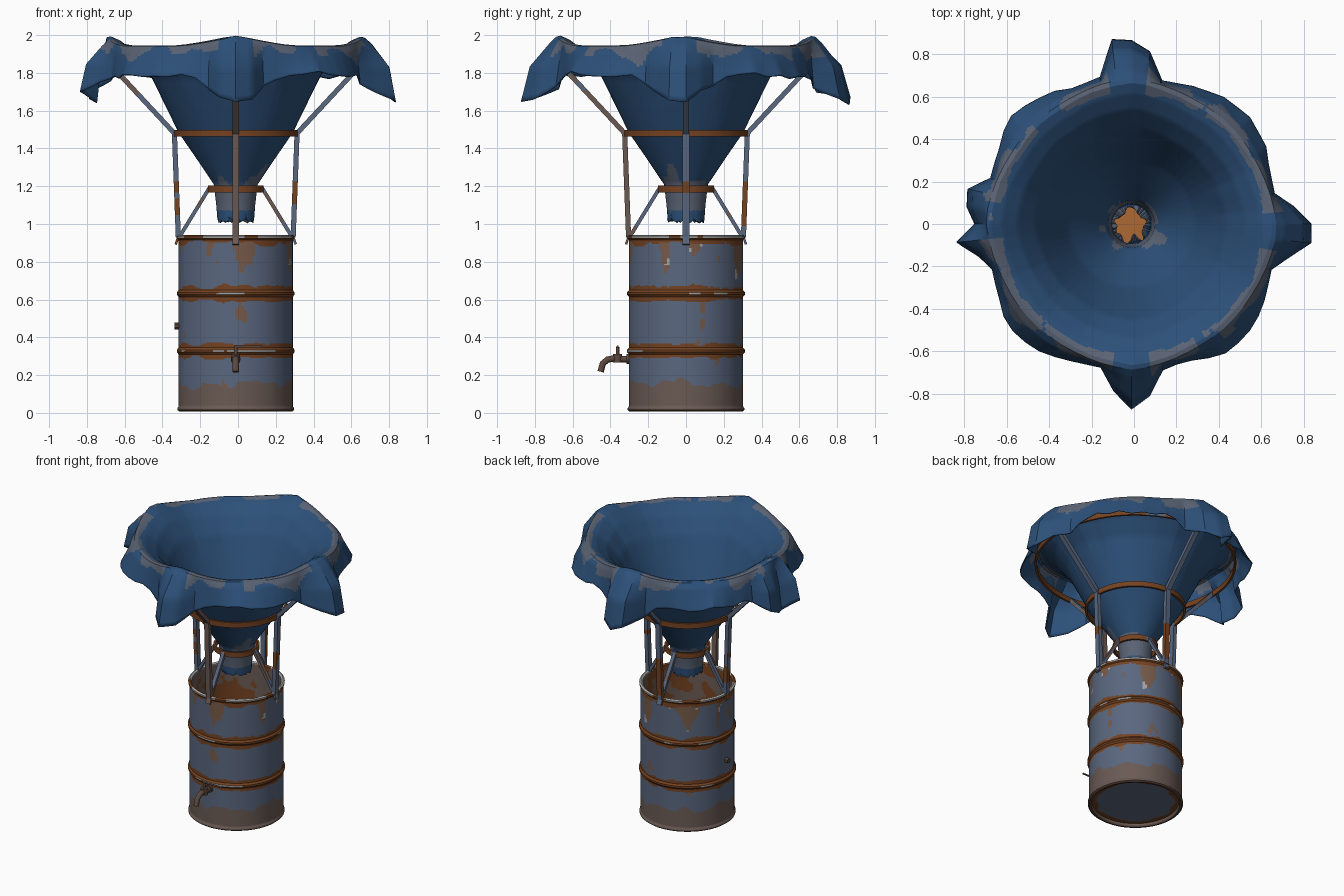
import bpy, bmesh, math
from mathutils import Vector, noise

if "Cube" in bpy.data.objects:
    bpy.data.objects.remove(bpy.data.objects["Cube"])

CX = -0.012  # barrel axis offset
PI = math.pi
MATS = []
for name, rgb in [("tarp_blue", (44, 80, 121)), ("tarp_worn_grey", (90, 99, 116)),
                  ("steel_blue_grey", (90, 103, 127)), ("rust", (116, 66, 33)),
                  ("dirt_brown", (106, 90, 84)), ("bare_metal", (165, 167, 165)),
                  ("bright_rust", (172, 106, 52)), ("dark_iron", (92, 72, 62)), ("stain_brown", (118, 90, 73))]:
    MATS.append(bpy.data.materials.new(name))
    MATS[-1].diffuse_color = [((v / 255 + 0.055) / 1.055) ** 2.4 for v in rgb] + [1]
BLUE, WORN, STEEL, RUST, DIRT, BARE, ORANGE, IRON, STAIN = range(9)


def nz(p, s, sz=None, off=0.0):
    sz = s if sz is None else sz
    v = Vector((p.x * s + off + .37, p.y * s + off + .21, p.z * sz + off + .53))
    return noise.noise(v) + 0.4 * noise.noise(v * 2.3)


def finish(bm, name, rule, angle=35):
    bmesh.ops.remove_doubles(bm, verts=bm.verts, dist=1e-5)
    bmesh.ops.recalc_face_normals(bm, faces=bm.faces)
    bm.normal_update()
    for f in bm.faces:
        f.material_index = rule(f.calc_center_median(), f.normal) if callable(rule) else rule
    me = bpy.data.meshes.new(name)
    bm.to_mesh(me)
    bm.free()
    for m in MATS:
        me.materials.append(m)
    ob = bpy.data.objects.new(name, me)
    bpy.context.collection.objects.link(ob)
    ob.location.x = CX
    bpy.ops.object.select_all(action='DESELECT')
    ob.select_set(True)
    bpy.context.view_layer.objects.active = ob
    bpy.ops.object.shade_smooth_by_angle(angle=math.radians(angle))
    return ob


def subdivide(pts, step=None, k=1):
    out = []
    for a, b in zip(pts, pts[1:]):
        n = max(1, math.ceil(math.dist(a, b) / step)) if step else k
        out += [tuple(x + (y - x) * i / n for x, y in zip(a, b)) for i in range(n)]
    return out + [pts[-1]]


def revolve(name, prof, n, rule, closed=False, angle=35):
    """prof(i) gives the (r, z) points of column i, always the same count."""
    bm = bmesh.new()
    cols = [[bm.verts.new(polar(2 * PI * i / n, r, z)) for r, z in prof(i)] for i in range(n)]
    k = len(cols[0])
    for i in range(n):
        a, b = cols[i], cols[(i + 1) % n]
        for j in range(k if closed else k - 1):
            bm.faces.new((a[j], b[j], b[(j + 1) % k], a[(j + 1) % k]))
    return finish(bm, name, rule, angle)


def polar(a, r, z):
    return (r * math.cos(a), r * math.sin(a), z)


def sweep(name, path, w, h, rule, sides=4):
    """Tube or square bar along a path lying in a vertical plane."""
    bm = bmesh.new()
    path = [Vector(p) for p in path]
    rings = []
    side = Vector((0, 0, 1)).cross(path[0] + path[-1]).normalized()
    f = .5 / math.cos(PI / sides)
    for i, p in enumerate(path):
        up = side.cross((path[min(i + 1, len(path) - 1)] - path[max(i - 1, 0)]).normalized())
        rings.append([bm.verts.new(p + side * w * f * math.cos(a) + up * h * f * math.sin(a))
                      for a in [2 * PI * (s + .5) / sides for s in range(sides)]])
    for a, b in zip(rings, rings[1:]):
        for s in range(sides):
            bm.faces.new((a[s], a[s - 1], b[s - 1], b[s]))
    bm.faces.new(rings[0])
    bm.faces.new(rings[-1])
    finish(bm, name, rule)


# Barrel: open steel drum with two hoops, rusted by height and noise
HOOPS = (0.328, 0.632)
bp = [(0, .03), (.282, .03), (.288, .008), (.3, .008), (.309, .015), (.309, .025), (.302, .035)]
for h in HOOPS:
    bp += [(.302, h - .018), (.312, h - .006), (.312, h + .006), (.302, h + .018)]
bp += [(.302, .915), (.309, .922), (.311, .936), (.3, .943), (.288, .936), (.287, .05), (0, .05)]
bp = subdivide(bp, .007)


def barrel_rule(p, n):
    r, a = math.hypot(p.x, p.y), nz(p, 9)
    if p.z > .929:
        return RUST if a > .25 else BARE
    if n.z < -.7 and p.z < .04 and r < .285:
        return STEEL if r < .25 + .02 * a else RUST
    if r < .292 and p.z > .03:
        return ORANGE if p.z < .06 else (RUST if a > .1 else DIRT)
    if p.z < .02:
        return IRON
    for h in HOOPS:
        if abs(p.z - h) < .007 and nz(p, 5, 1, 3) > .05:
            return BARE
        if abs(p.z - h) < .037 + .02 * nz(p, 11, 3, 7):
            return RUST
    if p.z < .15 + .045 * nz(p, 10, 0, 1):
        return DIRT
    if p.z > .895 + .03 * a:
        return RUST
    if p.z > .66 and nz(p, 9, 1.5, 5) > .66 - (p.z - .66) * 2.7:  # drips below the rim
        return BARE if nz(p, 20, 10, 6) > .45 else STAIN
    spot = nz(p, 15, 6, 11)
    if spot > .58:
        return BARE if spot > .68 and p.z < .25 else STAIN
    return STEEL


revolve("barrel", lambda i: bp, 128, barrel_rule)


# Frame: three hoops and four sets of posts, arms and braces
def iron_rule(p, n):
    return STEEL if nz(p, 6, 6, 2) > .6 else RUST


def bar_rule(p, n):
    if p.z < 1.22 and math.hypot(p.x, p.y) > .3 and nz(p, 5, 7, 4) > -.05:
        return RUST if p.y > -.2 else DIRT
    return DIRT if (p.y < -.27 and p.z < 1.7) or nz(p, 5, 7, 9) > .4 else STEEL


for name, r, z in [("lower_ring", .148, 1.185), ("middle_ring", .327, 1.48), ("upper_ring", .655, 1.825)]:
    pr = [(r - .014, z - .018), (r, z - .018), (r, z + .018), (r - .014, z + .018)]
    revolve(name, lambda i: pr, 64, iron_rule, closed=True)
for i, side in enumerate(("right", "back", "left", "front")):
    for name, p0, p1, w, h in [("post", (.304, .93), (.325, 1.49), .036, .027),
                               ("arm", (.32, 1.475), (.655, 1.835), .034, .026),
                               ("brace", (.296, .935), (.14, 1.19), .026, .02),
                               ("foot", (.298, .948), (.318, .892), .036, .013)]:
        sweep(f"{side}_{name}", [polar(i * PI / 2, *q) for q in subdivide([p0, p1], .03)], w, h, bar_rule)

# Tarp: funnel draped over the upper ring, with hanging flaps at each post
FUNNEL = [(.072, 1.035), (.094, 1.018), (.1, 1.1), (.113, 1.21), (.2, 1.34), (.3, 1.485), (.37, 1.63),
          (.44, 1.775), (.52, 1.875), (.59, 1.925), (.635, 1.943)]
CENTRES = [-.05, PI / 2 + .02, PI - .035, 1.5 * PI + .01]
KNOTS, SUB = 60, 4


def nearest(t):
    ds = [abs((t - c + PI) % (2 * PI) - PI) for c in CENTRES]
    return ds.index(min(ds)), min(ds)


def unit(v):
    return max(0, min(1, v))


def knot_prof(t):
    k, d = nearest(t)
    peak = unit(1 - d / .5) ** 1.4
    flap = unit((.2 - d) / (.15 if k == 3 else .1))
    if k == 2:  # the left flap is folded into two points
        flap = .9 * unit((.28 - d) / .15) * (1 - unit(1 - d / .12))
    drop = unit((.34 - d) / .3)
    u = Vector((math.cos(t), math.sin(t), 0))
    j, j2 = noise.noise(u * 5), noise.noise(u * 9 + Vector((4.3, 4.1, 4.7)))
    pts = []
    for i, (r, z) in enumerate(FUNNEL):
        up = max(0, (z - 1.55) / .39) * peak
        r += .045 * noise.noise(u * 1.9) if i == 0 else 0
        pts.append((r + .03 * up + .008 * j * (i > 6), z + .052 * up + (.022 * j2 if i < 2 else 0)))
    zr, diag = 1.943 + .052 * peak, max(0, -math.cos(4 * t))
    hem = (.695 + .055 * diag + (.17 if k in (1, 3) else .148) * flap + .015 * j2, 1.785 - .15 * drop + .03 * j2)
    sh = (.672 + .045 * flap + .012 * diag, zr - .035)
    return pts + [(.655 + .03 * peak, zr - .004), sh,
                  ((sh[0] + hem[0]) / 2 + .03 * flap, (sh[1] + hem[1]) / 2 + .03 * flap), hem]


PROFS = [knot_prof(2 * PI * i / KNOTS) for i in range(KNOTS)]


def tarp_prof(i):
    """Straight folds between coarse knots, finely cut for the worn patches."""
    a, b = PROFS[i // SUB], PROFS[(i // SUB + 1) % KNOTS]
    f, w = i % SUB / SUB, 2 * PI / KNOTS
    pts = [(ra * rb * math.sin(w) / (ra * math.sin(f * w) + rb * math.sin(w - f * w)), za + (zb - za) * f)
           for (ra, za), (rb, zb) in zip(a, b)]
    # note: the first term is the straight chord between knots in polar form
    return subdivide(pts, k=6)


def tarp_rule(p, n):
    r, a = math.hypot(p.x, p.y), nz(p, 7, 3, 8)
    d = nearest(math.atan2(p.y, p.x))[1]
    if r > .615 + .02 * a and p.z > 1.905 - .09 * a + (.13 if d < .13 else 0):
        return WORN
    return WORN if 1.07 < p.z < 1.205 + .15 * a or r < .085 + .01 * a else BLUE


tarp = revolve("tarp_funnel", tarp_prof, KNOTS * SUB, tarp_rule, angle=28)
sol = tarp.modifiers.new("cloth_thickness", 'SOLIDIFY')
sol.thickness, sol.offset = .006, 0


# Tap on the front, threaded plug on the left side
def rod(name, p, axis, r, length, n=14):
    bm = bmesh.new()
    rot = Vector(axis).to_track_quat('Z', 'Y').to_matrix().to_4x4()
    bmesh.ops.create_cone(bm, cap_ends=True, segments=n, radius1=r, radius2=r, depth=length, matrix=rot)
    bmesh.ops.translate(bm, verts=bm.verts, vec=p)
    finish(bm, name, IRON)


spout = [(0, -.295, .285), (0, -.34, .285), (0, -.385, .288), (0, -.415, .282), (0, -.44, .262), (0, -.452, .218)]
sweep("tap_spout", spout, .034, .034, IRON, sides=12)
rod("tap_flange", (0, -.307, .285), (0, 1, 0), .026, .016)
rod("tap_valve", (0, -.362, .29), (0, 0, 1), .024, .045)
rod("tap_stem", (0, -.362, .325), (0, 0, 1), .009, .05)
rod("tap_lever", (.065, -.362, .351), (1, 0, 0), .006, .15)
rod("side_plug", (-.31, 0, .46), (1, 0, 0), .018, .03, 6)

for m in bpy.data.materials:
    if m.users and not m.is_grease_pencil:
        m.use_nodes = True
        m.node_tree.nodes["Principled BSDF"].inputs["Base Color"].default_value = m.diffuse_color
